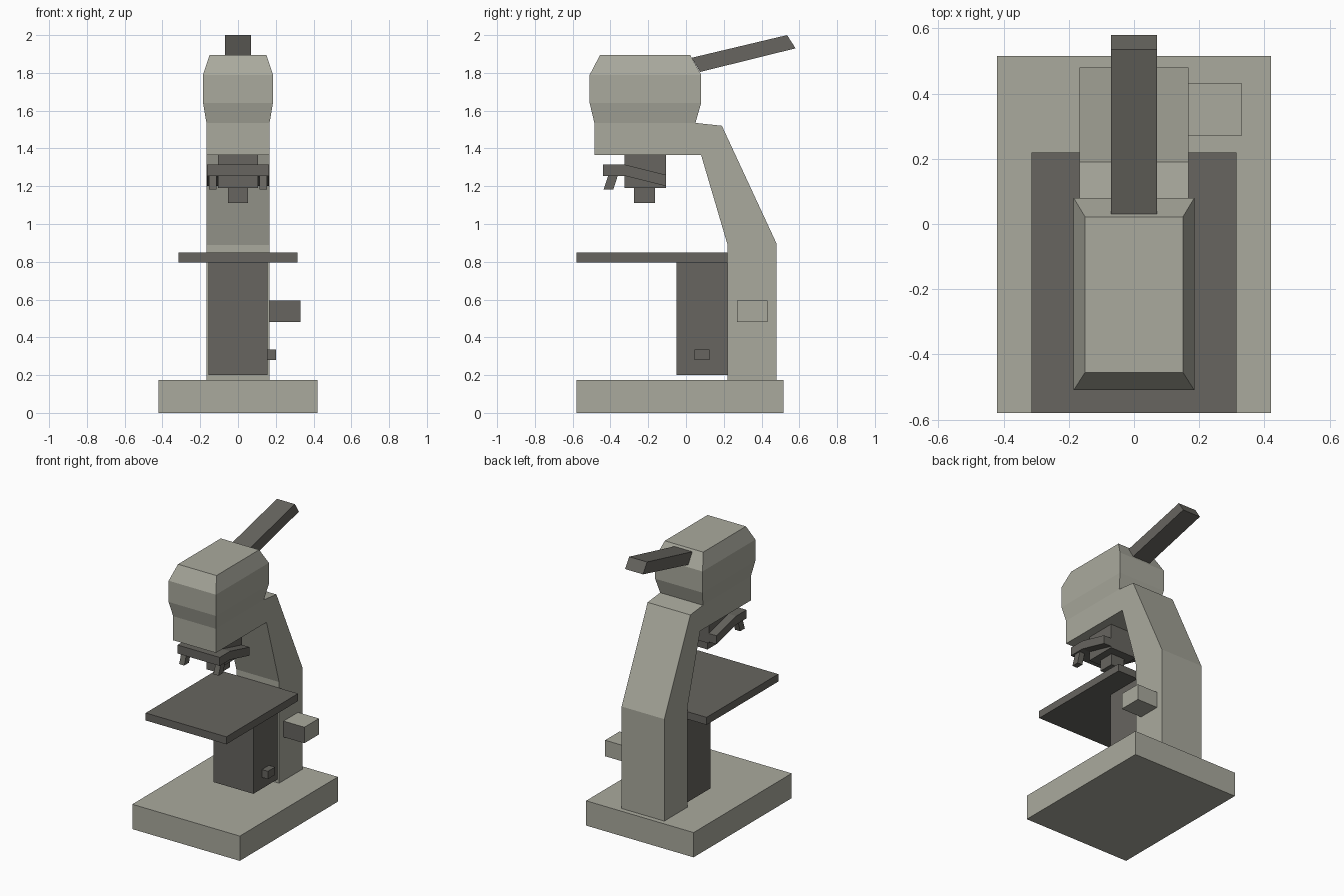
import bpy
import bmesh

if "Cube" in bpy.data.objects:
    bpy.data.objects.remove(bpy.data.objects["Cube"], do_unlink=True)


def material(name, rgb):
    m = bpy.data.materials.new(name)
    m.use_nodes = True
    m.diffuse_color = (*rgb, 1)
    m.node_tree.nodes["Principled BSDF"].inputs["Base Color"].default_value = (*rgb, 1)
    return m


LIGHT = material("warm light grey", (0.40, 0.40, 0.34))
DARK = material("warm dark grey", (0.135, 0.13, 0.115))


def finish(name, bm, *mats):
    bmesh.ops.recalc_face_normals(bm, faces=bm.faces)
    mesh = bpy.data.meshes.new(name)
    bm.to_mesh(mesh)
    bm.free()
    for m in mats:
        mesh.materials.append(m)
    ob = bpy.data.objects.new(name, mesh)
    bpy.context.collection.objects.link(ob)
    return ob


def loft(name, rings, mat):
    """Join equal-length rings of points and cap both ends."""
    bm = bmesh.new()
    loops = [[bm.verts.new(p) for p in ring] for ring in rings]
    n = len(loops[0])
    for a, b in zip(loops, loops[1:]):
        for i in range(n):
            j = (i + 1) % n
            bm.faces.new((a[i], a[j], b[j], b[i]))
    bm.faces.new(loops[0])
    bm.faces.new(loops[-1])
    return finish(name, bm, mat)


def side_profile(name, points, x0, x1, mat):
    """Extrude a (y, z) outline across x."""
    return loft(name, [[(x, y, z) for y, z in points] for x in (x0, x1)], mat)


def box(name, x, y, z, mat):
    return side_profile(name, [(y[0], z[0]), (y[1], z[0]), (y[1], z[1]), (y[0], z[1])], *x, mat)


# Base and curved arm that carries the head
box("base", (-0.42, 0.42), (-0.58, 0.515), (0, 0.175), LIGHT)
side_profile("arm", [(0.22, 0.17), (0.48, 0.17), (0.48, 0.895), (0.19, 1.52),
                     (0.05, 1.535), (-0.485, 1.535), (-0.485, 1.365), (0.08, 1.365),
                     (0.22, 0.89)], -0.167, 0.167, LIGHT)

# Head with a flared middle and a bevelled top
head_levels = [(0.167, -0.485, 0.05, 1.535), (0.185, -0.51, 0.08, 1.64),
               (0.185, -0.51, 0.08, 1.79), (0.15, -0.455, 0.022, 1.895)]
loft("head", [[(-w, f, z), (w, f, z), (w, b, z), (-w, b, z)] for w, f, b, z in head_levels], LIGHT)

# Eyepiece tube
side_profile("eyepiece", [(0.03, 1.88), (0.535, 2.0), (0.58, 1.93), (0.075, 1.805)],
             -0.07, 0.07, DARK)

# Nosepiece, bent turret plate and lenses
box("nosepiece", (-0.105, 0.105), (-0.325, -0.105), (1.19, 1.37), DARK)
side_profile("turret_plate", [(-0.44, 1.315), (-0.325, 1.315), (-0.105, 1.26),
                              (-0.105, 1.2), (-0.325, 1.255), (-0.44, 1.255)],
             -0.165, 0.165, DARK)
box("main_lens", (-0.052, 0.052), (-0.275, -0.165), (1.11, 1.195), DARK)
for side, x in (("right", -0.134), ("left", 0.134)):
    side_profile(side + "_small_lens", [(-0.36, 1.26), (-0.41, 1.26), (-0.437, 1.182),
                                        (-0.385, 1.182)], x - 0.02, x + 0.02, DARK)

# Specimen stage and its support
box("stage", (-0.315, 0.315), (-0.58, 0.22), (0.795, 0.848), DARK)
box("stage_support", (-0.155, 0.155), (-0.05, 0.222), (0.2, 0.8), DARK)

# Focus knobs on one side; the large one has a dark front face
knob = box("large_knob", (0.16, 0.33), (0.27, 0.432), (0.482, 0.595), LIGHT)
knob.data.materials.append(DARK)
for face in knob.data.polygons:
    face.material_index = int(face.normal.y < -0.5)
box("small_knob", (0.15, 0.202), (0.045, 0.125), (0.28, 0.335), DARK)
